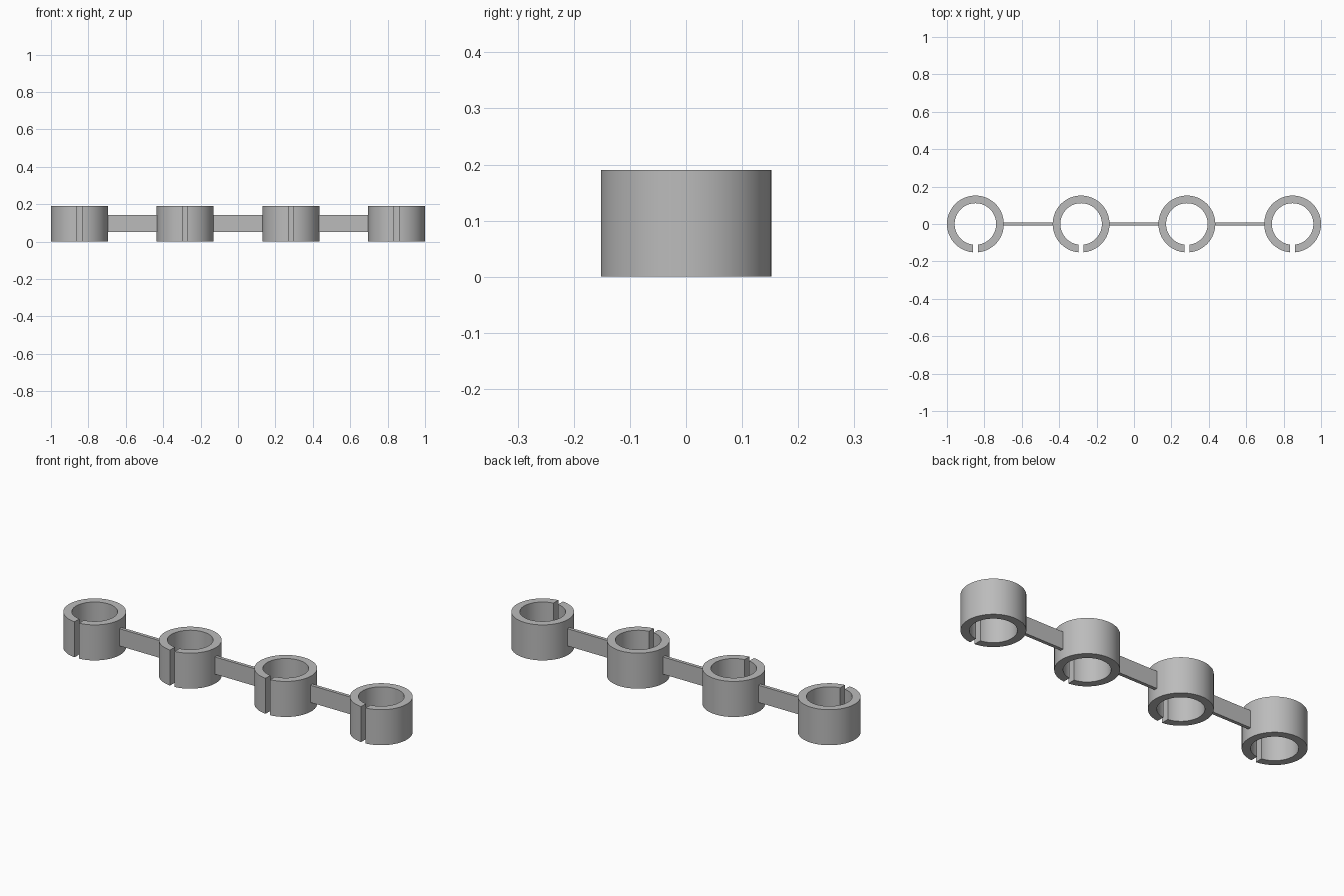
import bpy, bmesh, math

OUTER, INNER, HEIGHT = 0.152, 0.111, 0.19
SLOT = 0.0135          # half width of the front slot
SPACING = 0.5653
STEPS = 96

if "Cube" in bpy.data.objects:
    bpy.data.objects.remove(bpy.data.objects["Cube"])

grey = bpy.data.materials.new("grey")
grey.use_nodes = True
colour = (0.5, 0.5, 0.5, 1)
grey.diffuse_color = colour
grey.node_tree.nodes["Principled BSDF"].inputs["Base Color"].default_value = colour


def add_object(name, bm):
    bmesh.ops.recalc_face_normals(bm, faces=bm.faces)
    mesh = bpy.data.meshes.new(name)
    bm.to_mesh(mesh)
    bm.free()
    mesh.materials.append(grey)
    obj = bpy.data.objects.new(name, mesh)
    bpy.context.collection.objects.link(obj)
    return obj


def arc(radius):
    """Points around the ring, leaving a parallel-sided slot at the front."""
    gap = math.asin(SLOT / radius)
    start, sweep = -math.pi / 2 + gap, 2 * (math.pi - gap)
    angles = [start + sweep * i / STEPS for i in range(STEPS + 1)]
    return [(radius * math.cos(a), radius * math.sin(a)) for a in angles]


def split_ring(name, x):
    bm = bmesh.new()
    outer = [bm.verts.new((px, py, 0)) for px, py in arc(OUTER)]
    inner = [bm.verts.new((px, py, 0)) for px, py in arc(INNER)]
    for i in range(STEPS):
        bm.faces.new((outer[i], outer[i + 1], inner[i + 1], inner[i]))
    # Raise the C-shaped base into a clip
    result = bmesh.ops.extrude_face_region(bm, geom=bm.faces[:], use_keep_orig=True)
    top = [v for v in result["geom"] if isinstance(v, bmesh.types.BMVert)]
    bmesh.ops.translate(bm, verts=top, vec=(0, 0, HEIGHT))
    obj = add_object(name, bm)
    obj.location.x = x
    bpy.ops.object.select_all(action="DESELECT")
    obj.select_set(True)
    bpy.context.view_layer.objects.active = obj
    bpy.ops.object.shade_smooth_by_angle(angle=math.radians(30))


def connecting_bar(name, x):
    bm = bmesh.new()
    bmesh.ops.create_cube(bm, size=1)
    # Ends sink slightly into the ring walls
    bmesh.ops.scale(bm, verts=bm.verts, vec=(SPACING - 2 * OUTER + 0.01, 0.018, 0.092))
    obj = add_object(name, bm)
    obj.location = (x, 0, HEIGHT / 2 + 0.002)


# Four open clips in a row
for i in range(4):
    split_ring(f"clip_ring_{i + 1}", (i - 1.5) * SPACING)

# Three flat bars between them
for i in range(3):
    connecting_bar(f"connecting_bar_{i + 1}", (i - 1) * SPACING)
